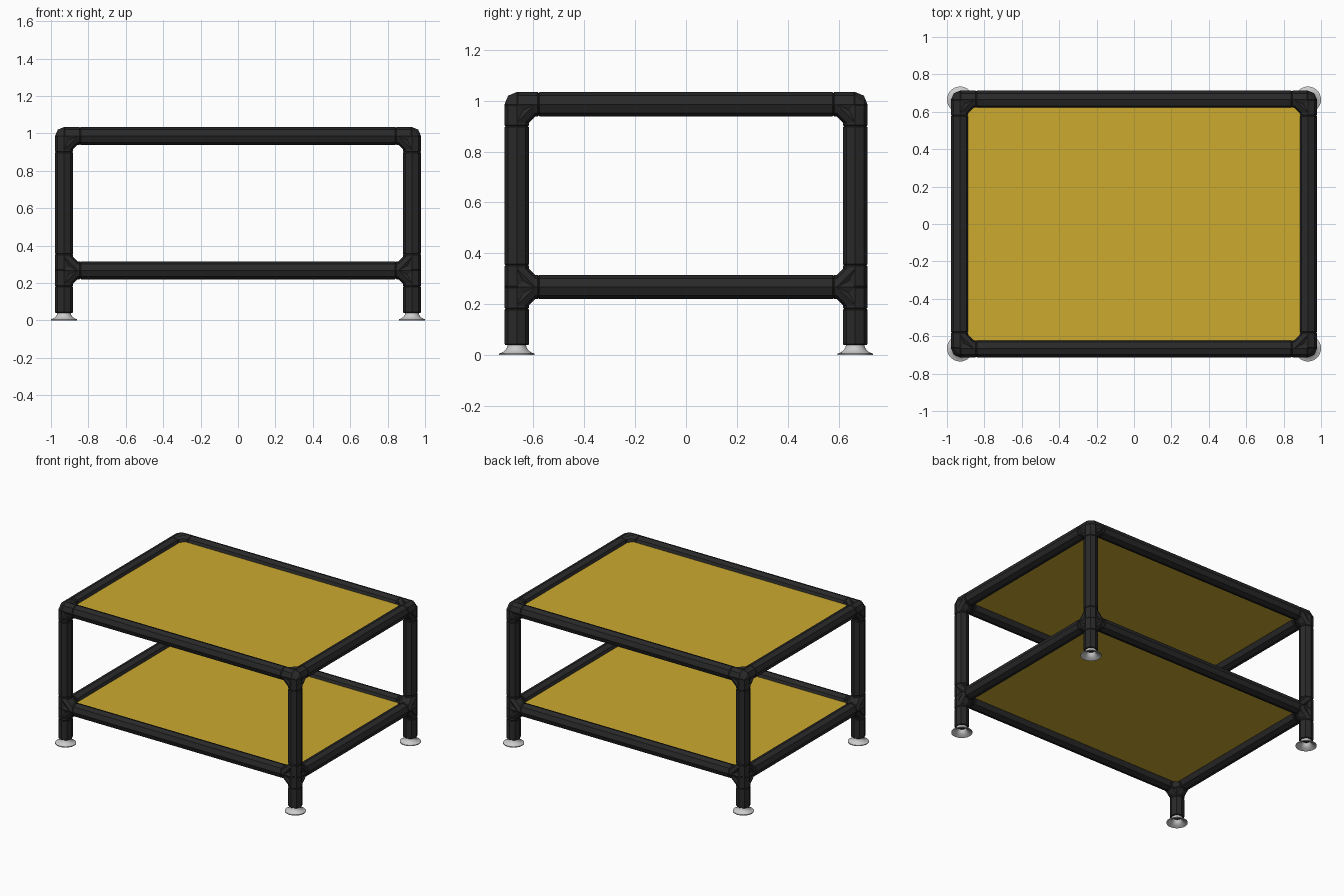
import bpy, bmesh, math
from mathutils import Vector

cube = bpy.data.objects.get("Cube")
if cube:
    bpy.data.objects.remove(cube, do_unlink=True)

# Main dimensions
PX, PY = 0.93, 0.665          # leg centres
TOP, LOW = 0.986, 0.268       # rail heights
R = 0.048                     # tube radius
ARM = 0.086                   # fitting reach from its centre
FOOT = 0.04                   # foot height
LIP = 0.004                   # end chamfer that makes the seams
X, Y, Z = 0, 1, 2


def material(name, rgb, rough):
    m = bpy.data.materials.new(name)
    m.use_nodes = True
    m.diffuse_color = (*rgb, 1)
    bsdf = m.node_tree.nodes["Principled BSDF"]
    bsdf.inputs["Base Color"].default_value = (*rgb, 1)
    bsdf.inputs["Roughness"].default_value = rough
    return m


BLACK = material("black_tube", (0.022, 0.022, 0.022), 0.6)
YELLOW = material("yellow_panel", (0.6, 0.4, 0.028), 0.6)
GREY = material("light_grey_foot", (0.6, 0.6, 0.6), 0.5)


def finish(bm, name, mat):
    bmesh.ops.recalc_face_normals(bm, faces=bm.faces[:])
    me = bpy.data.meshes.new(name)
    bm.to_mesh(me)
    bm.free()
    me.materials.append(mat)
    ob = bpy.data.objects.new(name, me)
    bpy.context.collection.objects.link(ob)
    return ob


def ring(centre, axis, offset, r, sides=8):
    """Octagon around an axis, shifted along it."""
    pts = []
    for i in range(sides):
        a = math.tau * i / sides
        p = Vector(centre)
        p[axis] += offset
        p[(axis + 1) % 3] += r * math.cos(a)
        p[(axis + 2) % 3] += r * math.sin(a)
        pts.append(p)
    return pts


def tube(bm, centre, axis, a, b):
    """Octagonal tube from a to b along an axis, with chamfered ends."""
    a, b = sorted((a, b))
    stations = ((a, 0.93 * R), (a + LIP, R), (b - LIP, R), (b, 0.93 * R))
    loops = [[bm.verts.new(p) for p in ring(centre, axis, t, r)] for t, r in stations]
    for lo, hi in zip(loops, loops[1:]):
        for i in range(len(lo)):
            j = (i + 1) % len(lo)
            bm.faces.new((lo[i], lo[j], hi[j], hi[i]))
    bm.faces.new(loops[0])
    bm.faces.new(loops[-1])


def hull(bm, points):
    unique = {tuple(round(c, 5) for c in p) for p in points}
    verts = [bm.verts.new(p) for p in sorted(unique)]
    bmesh.ops.convex_hull(bm, input=verts)
    bmesh.ops.delete(bm, geom=[v for v in verts if not v.link_faces], context='VERTS')


def fitting(name, centre, arms):
    """Corner joint: tube stubs with small webs in the inner angles."""
    bm = bmesh.new()
    for axis, s in arms:
        tube(bm, centre, axis, 0, s * ARM)
    web = 0.072
    for i, (a, sa) in enumerate(arms):
        for b, sb in arms[i + 1:]:
            if a != b:
                hull(bm, ring(centre, a, sa * web, R) + ring(centre, b, sb * web, R))
    hull(bm, [p for axis in (X, Y, Z) for p in ring(centre, axis, 0, R)])
    finish(bm, name, BLACK)


def straight(name, centre, axis, a, b):
    bm = bmesh.new()
    tube(bm, centre, axis, a, b)
    finish(bm, name, BLACK)


def foot(name, x, y):
    """Flared cup foot turned around the vertical axis."""
    profile = [(0.07, 0), (0.07, 0.006), (0.056, 0.011), (0.045, 0.02), (0.038, 0.031),
               (0.036, FOOT + 0.004), (0.026, FOOT + 0.004), (0.028, 0.028), (0.045, 0.01)]
    bm = bmesh.new()
    loops = [[bm.verts.new(p) for p in ring((x, y, 0), Z, z, r, 32)] for r, z in profile]
    for k in range(len(loops)):
        lo, hi = loops[k], loops[(k + 1) % len(loops)]
        for i in range(len(lo)):
            j = (i + 1) % len(lo)
            bm.faces.new((lo[i], lo[j], hi[j], hi[i]))
    ob = finish(bm, name, GREY)
    bpy.ops.object.select_all(action='DESELECT')
    ob.select_set(True)
    bpy.context.view_layer.objects.active = ob
    bpy.ops.object.shade_smooth_by_angle(angle=math.radians(40))


# Legs, corner fittings and feet
for sx, side in ((1, "left"), (-1, "right")):
    for sy, end in ((-1, "front"), (1, "back")):
        tag = f"{end}_{side}"
        x, y = sx * PX, sy * PY
        inward = [(X, -sx), (Y, -sy)]
        fitting(f"top_fitting_{tag}", (x, y, TOP), inward + [(Z, -1)])
        fitting(f"lower_fitting_{tag}", (x, y, LOW), inward + [(Z, -1), (Z, 1)])
        straight(f"upper_leg_{tag}", (x, y, 0), Z, LOW + ARM, TOP - ARM)
        straight(f"lower_leg_{tag}", (x, y, 0), Z, FOOT, LOW - ARM)
        foot(f"foot_{tag}", x, y)

# Rails and panels of both levels
for level, z in (("top", TOP), ("lower", LOW)):
    for s, end in ((-1, "front"), (1, "back")):
        straight(f"{level}_rail_{end}", (0, s * PY, z), X, ARM - PX, PX - ARM)
    for s, side in ((1, "left"), (-1, "right")):
        straight(f"{level}_rail_{side}", (s * PX, 0, z), Y, ARM - PY, PY - ARM)
    bm = bmesh.new()
    bmesh.ops.create_cube(bm, size=1)
    for v in bm.verts:
        v.co = Vector((v.co.x * 2 * PX, v.co.y * 2 * PY, v.co.z * 0.012 + z + 0.008))
    finish(bm, f"{level}_panel", YELLOW)
